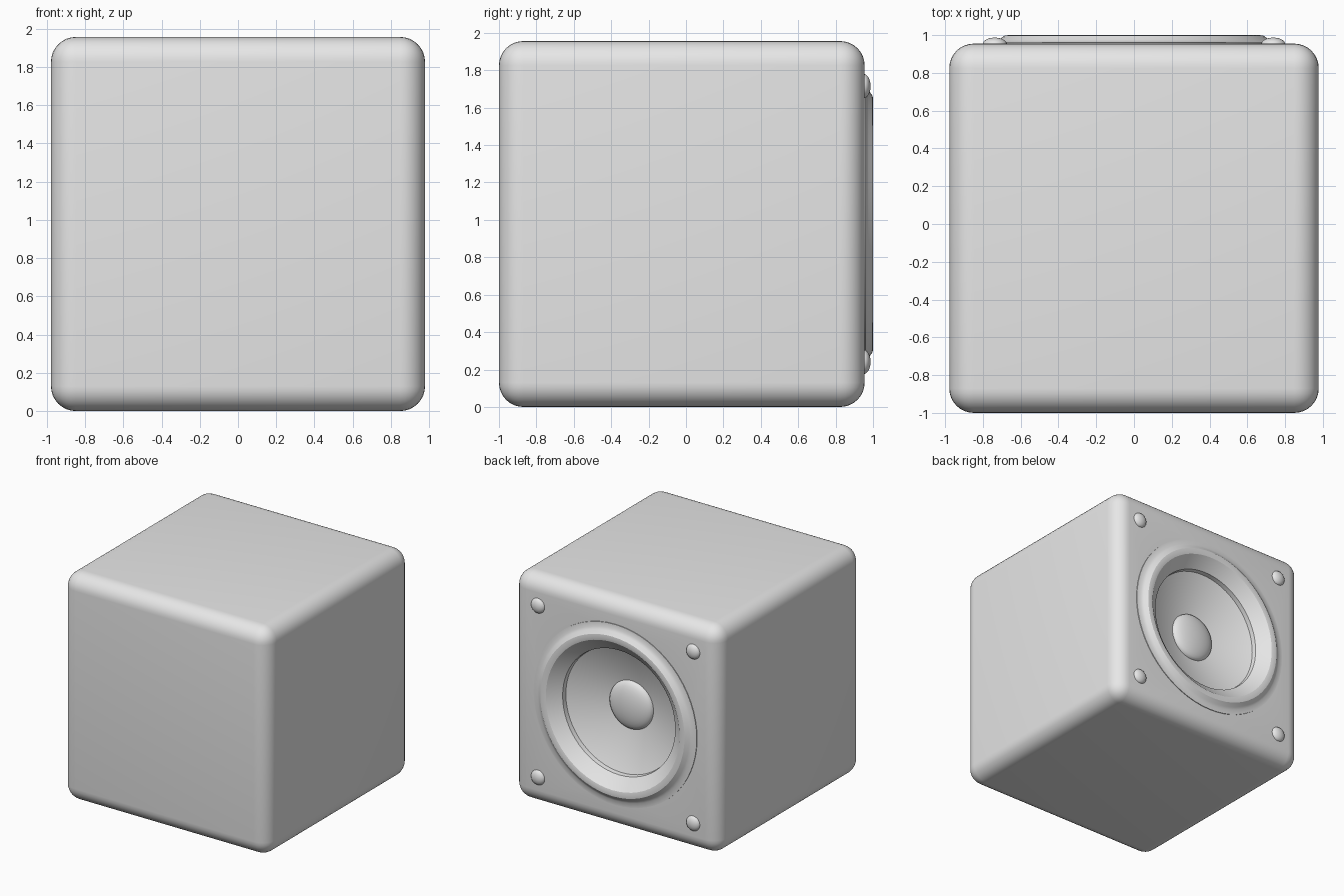
import bpy, bmesh, math
from mathutils import Vector, Matrix

if "Cube" in bpy.data.objects:
    bpy.data.objects.remove(bpy.data.objects["Cube"])

ZC = 0.978      # height of the speaker axis
BACK = 0.955    # plane of the face that carries the driver

grey = bpy.data.materials.new("plain grey")
grey.diffuse_color = (0.8, 0.8, 0.8, 1)
grey.use_nodes = True
grey.node_tree.nodes["Principled BSDF"].inputs["Base Color"].default_value = grey.diffuse_color


def finish(name, bm, angle=30):
    mesh = bpy.data.meshes.new(name)
    bm.to_mesh(mesh)
    bm.free()
    mesh.materials.append(grey)
    ob = bpy.data.objects.new(name, mesh)
    bpy.context.collection.objects.link(ob)
    return ob


def smooth(ob, angle=30):
    bpy.ops.object.select_all(action='DESELECT')
    ob.select_set(True)
    bpy.context.view_layer.objects.active = ob
    bpy.ops.object.shade_smooth_by_angle(angle=math.radians(angle))


def lathe(name, profile, centre=(0, ZC), seg=64, angle=30):
    """Turn (radius, y) points, inner to outer, about an axis along y."""
    bm = bmesh.new()
    rings = []
    for r, y in profile:
        rings.append([bm.verts.new((centre[0] + r * math.cos(math.tau * a / seg), y,
                                    centre[1] + r * math.sin(math.tau * a / seg)))
                      for a in range(seg)])
    for p, q in zip(rings, rings[1:]):
        for a in range(seg):
            b = (a + 1) % seg
            bm.faces.new((p[a], p[b], q[b], q[a]))
    bmesh.ops.remove_doubles(bm, verts=bm.verts, dist=1e-5)
    ob = finish(name, bm)
    smooth(ob, angle)
    return ob


def dome(radius, base, height, steps=8):
    return [(radius * math.sin(t * math.pi / 2 / steps),
             base + height * math.cos(t * math.pi / 2 / steps)) for t in range(steps + 1)]


# Cabinet: rounded box
bm = bmesh.new()
bmesh.ops.create_cube(bm, size=1)
bmesh.ops.scale(bm, vec=(1.956, BACK + 1, 1.956), verts=bm.verts)
bmesh.ops.translate(bm, vec=(0, (BACK - 1) / 2, ZC), verts=bm.verts)
bmesh.ops.bevel(bm, geom=bm.edges[:], offset=0.13, segments=8, profile=0.5, affect='EDGES')
cabinet = finish("cabinet", bm)

# Round opening for the driver
bm = bmesh.new()
bmesh.ops.create_cone(bm, cap_ends=True, segments=64, radius1=0.7, radius2=0.7, depth=0.6,
                      matrix=Matrix.Translation((0, BACK, ZC)) @ Matrix.Rotation(math.pi / 2, 4, 'X'))
cutter = finish("opening_cutter", bm)
cutter.hide_render = True
cut = cabinet.modifiers.new("opening", 'BOOLEAN')
cut.operation = 'DIFFERENCE'
cut.solver = 'EXACT'
cut.object = cutter
bpy.context.view_layer.objects.active = cabinet
bpy.ops.object.modifier_apply(modifier="opening")
bpy.data.objects.remove(cutter)
smooth(cabinet)

# Driver: mounting ring, cone and dust cap
lathe("driver_ring", [(0.53, 0.86), (0.535, 0.91), (0.585, 0.95), (0.635, 0.995), (0.66, 1.0),
                      (0.685, 0.998), (0.715, 0.975), (0.735, 0.963), (0.775, 0.961), (0.775, 0.95)])
lathe("speaker_cone", [(0.0, 0.73), (0.2, 0.73), (0.54, 0.875)])
lathe("dust_cap", dome(0.206, 0.735, 0.065), seg=48)

# Corner screws
for sx in (-1, 1):
    for sz in (-1, 1):
        lathe("screw", dome(0.065, BACK - 0.005, 0.037, 6), (sx * 0.737, ZC + sz * 0.737), 24)
